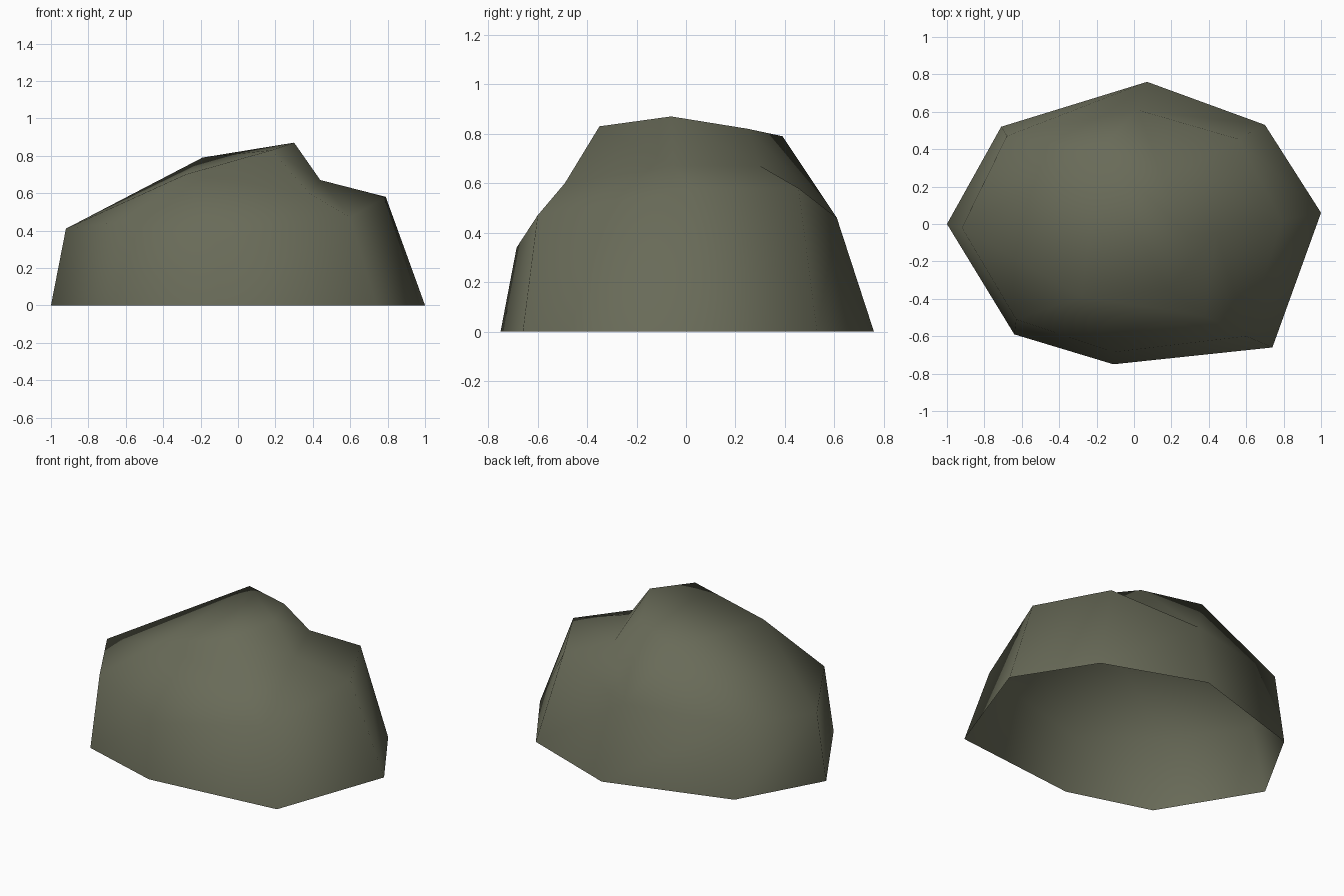
import bpy, bmesh

if "Cube" in bpy.data.objects:
    bpy.data.objects.remove(bpy.data.objects["Cube"])

# Rings run counter-clockwise seen from above, starting at the left (-x) tip
GROUND = [(-1, 0), (-.64, -.59), (-.11, -.75), (.74, -.66),
          (1, .06), (.70, .53), (.07, .76), (-.71, .52)]
SHOULDER = dict(A=(-.92, -.02, .41), H=(-.63, -.51, .445), G=(-.11, -.685, .34),
                F=(.60, -.60, .47), E=(.79, .02, .58), D=(.555, .455, .58),
                C=(.02, .61, .46), B=(-.68, .47, .45))
# Valley behind the right ledge (P Q R) and the points of the summit
CROWN = dict(P=(.30, .30, .67), Q=(.44, -.05, .67), R=(.38, -.49, .60),
             L=(-.28, -.39, .70), M=(.18, -.35, .83), N=(.30, -.06, .87),
             J=(.155, .25, .82), I=(-.19, .39, .79))
CAP = ("AHL HGL GRL GFR FEQ FQR EDP EPQ DCP "      # shoulder slopes and ledge
       "CJP CIJ CBI BAI ALI LRM RQM QNM QPN PJN "  # steep upper sides
       "LMI MNI NJI").split()                      # summit

bm = bmesh.new()
base = [bm.verts.new((x, y, 0)) for x, y in GROUND]
v = {k: bm.verts.new(co) for k, co in {**SHOULDER, **CROWN}.items()}
ring = [v[k] for k in SHOULDER]

# Side walls (open underneath)
for i in range(8):
    j = (i + 1) % 8
    bm.faces.new((base[i], base[j], ring[j], ring[i]))
# Upper rock
for tri in CAP:
    bm.faces.new([v[k] for k in tri])
for f in bm.faces:
    f.smooth = True

mesh = bpy.data.meshes.new("rock")
bm.to_mesh(mesh)
bm.free()
rock = bpy.data.objects.new("rock", mesh)
bpy.context.collection.objects.link(rock)

# Mossy grey stone
stone = bpy.data.materials.new("mossy_grey_stone")
stone.diffuse_color = (.14, .146, .098, 1)
stone.use_nodes = True
stone.node_tree.nodes["Principled BSDF"].inputs["Base Color"].default_value = stone.diffuse_color
mesh.materials.append(stone)
